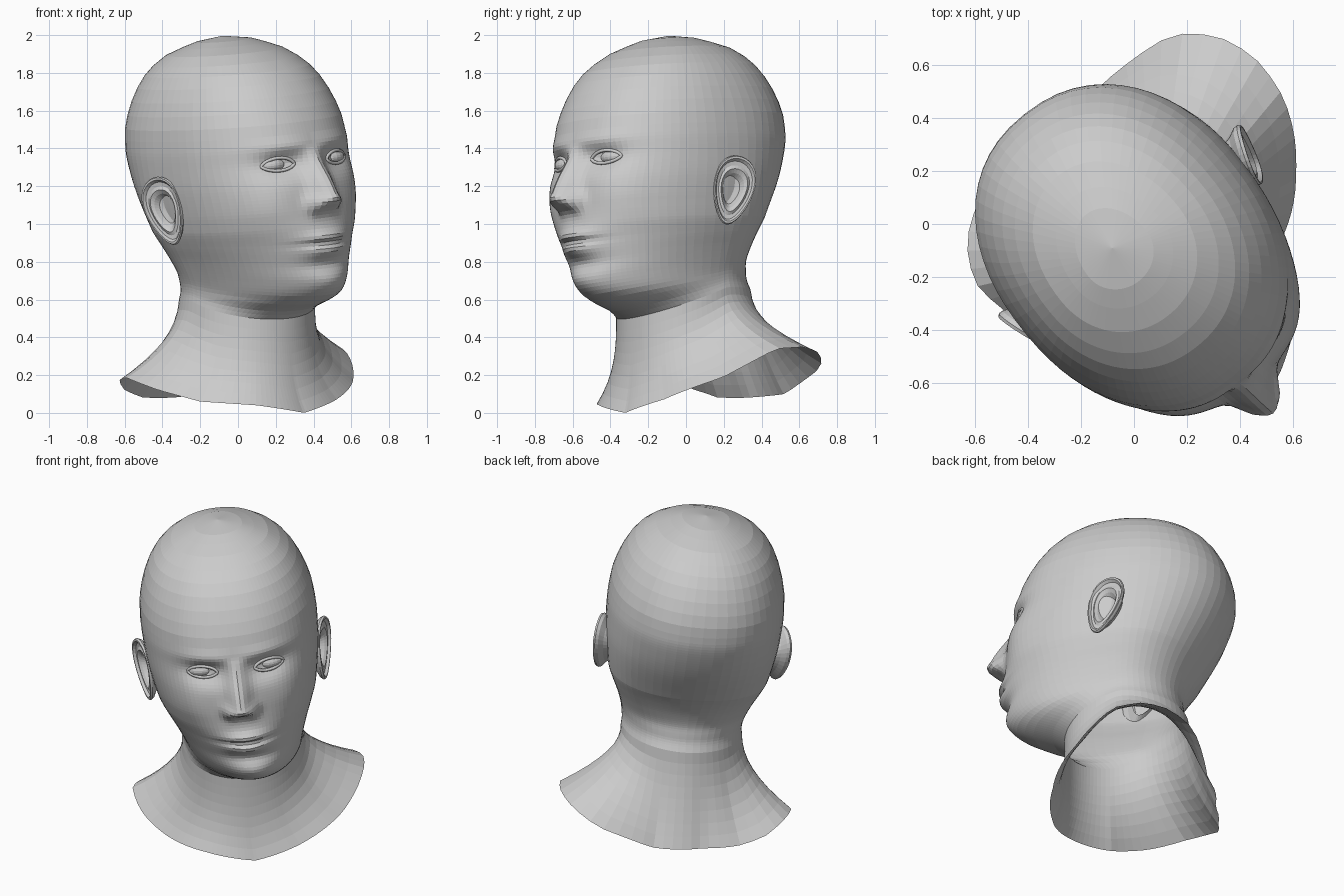
import bpy, bmesh
from math import sin, cos, pi, exp, atan2, hypot, radians

if "Cube" in bpy.data.objects:
    bpy.data.objects.remove(bpy.data.objects["Cube"])

YAW, ROLL, PIVOT, F0 = radians(38.3), radians(6), 0.85, 0.05

# Head sections: height, front, back, half width, squareness
SECTIONS = [
    (0.50, 0.40, -0.325, 0.355, 2.0), (0.54, 0.47, -0.31, 0.35, 2.0), (0.575, 0.58, -0.30, 0.35, 2.0),
    (0.62, 0.675, -0.295, 0.355, 2.0), (0.70, 0.73, -0.29, 0.375, 2.0), (0.80, 0.735, -0.31, 0.405, 2.1),
    (0.90, 0.745, -0.345, 0.44, 2.15), (1.00, 0.755, -0.39, 0.47, 2.2), (1.20, 0.75, -0.50, 0.505, 2.2),
    (1.35, 0.72, -0.56, 0.515, 2.2), (1.45, 0.705, -0.58, 0.515, 2.2), (1.60, 0.66, -0.565, 0.495, 2.2),
    (1.80, 0.53, -0.465, 0.41, 2.15), (1.92, 0.35, -0.32, 0.285, 2.1), (1.98, 0.18, -0.14, 0.14, 2.0)]

# Open lower edge of the bust, in world space
RIM = [(0.35, -0.32, 0.0), (0.52, -0.12, 0.07), (0.61, 0.2, 0.19), (0.56, 0.48, 0.34), (0.45, 0.63, 0.35),
       (0.33, 0.70, 0.32), (0.2, 0.72, 0.27), (0.1, 0.69, 0.22), (0.0, 0.62, 0.17), (-0.12, 0.52, 0.10),
       (-0.35, 0.32, 0.08), (-0.5, 0.17, 0.08), (-0.6, 0.05, 0.12), (-0.63, -0.07, 0.17),
       (-0.6, -0.22, 0.19), (-0.42, -0.37, 0.12), (-0.2, -0.44, 0.06), (0.1, -0.46, 0.04)]


def place(a, f, z):
    """Head space (left, forward, up) to world: tilt, then turn."""
    d = z - PIVOT
    a, z = a * cos(ROLL) - d * sin(ROLL), PIVOT + a * sin(ROLL) + d * cos(ROLL)
    return (a * cos(YAW) + f * sin(YAW), a * sin(YAW) - f * cos(YAW), z)


def section(z):
    S = SECTIONS
    i = max(j for j in range(len(S) - 1) if S[j][0] <= z + 1e-6)
    h = S[i + 1][0] - S[i][0]
    t = (z - S[i][0]) / h

    def slope(j, k):
        p, q = max(j - 1, 0), min(j + 1, len(S) - 1)
        return (S[q][k] - S[p][k]) / (S[q][0] - S[p][0])
    return [(2*t**3 - 3*t*t + 1) * S[i][k] + (t**3 - 2*t*t + t) * h * slope(i, k)
            + (3*t*t - 2*t**3) * S[i + 1][k] + (t**3 - t*t) * h * slope(i + 1, k) for k in range(1, 5)]


def bump(a, z, ca, cz, sa, sz):
    return exp(-((a - ca) / sa) ** 2 / 2 - ((z - cz) / sz) ** 2 / 2)


def face_relief(a, z):
    b = abs(a)
    d = -0.045 * bump(b, z, 0.18, 1.335, 0.085, 0.045)     # eye sockets
    d += 0.014 * bump(b, z, 0.17, 1.43, 0.11, 0.03)        # brows
    d += 0.024 * bump(b, z, 0.32, 1.12, 0.09, 0.10)        # cheekbones
    d += 0.026 * bump(a, z, 0, 0.90, 0.13, 0.08)           # muzzle
    d += 0.032 * bump(a, z, 0, 0.935, 0.085, 0.022)        # upper lip
    d += 0.034 * bump(a, z, 0, 0.862, 0.075, 0.025)        # lower lip
    d -= 0.022 * bump(a, z, 0, 0.90, 0.10, 0.011)          # mouth line
    d -= 0.018 * bump(a, z, 0, 0.785, 0.10, 0.03)          # dip above chin
    d += 0.020 * bump(a, z, 0, 0.685, 0.09, 0.045)         # chin
    d += 0.042 * bump(b, z, 0.07, 1.11, 0.026, 0.032)      # nostril wings
    t = min(max((1.42 - z) / 0.28, 0), 1)                  # nose ridge
    fall = 1 if z > 1.14 else exp(-((1.14 - z) / 0.04) ** 2 / 2)
    return d + 0.13 * t ** 0.95 * fall * exp(-abs(a / (0.05 + 0.02 * t)) ** 2.2)


def face_point(a, z):
    F, B, W, n = section(z)
    return F0 + (F - F0) * max(0, 1 - abs(a / W) ** n) ** (1 / n) + face_relief(a, z)


def make(name, bm):
    bmesh.ops.recalc_face_normals(bm, faces=bm.faces)
    me = bpy.data.meshes.new(name)
    bm.to_mesh(me)
    bm.free()
    ob = bpy.data.objects.new(name, me)
    bpy.context.collection.objects.link(ob)
    return ob


def loft(bm, rings):
    rows = [[bm.verts.new(p) for p in r] for r in rings]
    n = len(rows[0])
    for r, q in zip(rows, rows[1:]):
        for i in range(n):
            bm.faces.new((r[i], r[(i + 1) % n], q[(i + 1) % n], q[i]))
    return rows


def cap(bm, row, point):
    c = bm.verts.new(point)
    for i in range(len(row)):
        bm.faces.new((row[i], row[(i + 1) % len(row)], c))


# Head and neck: columns are tight on the face and wide at the back
N = 80
PHI = [pi * s * (0.42 + 0.58 * abs(s)) for s in (2 * i / N - 1 for i in range(N))]


def spow(v, e):
    return abs(v) ** e * (1 if v >= 0 else -1)


def head_ring(z):
    F, B, W, n = section(z)
    ring = []
    for p in PHI:
        a, c = W * spow(sin(p), 2 / n), spow(cos(p), 2 / n)
        f = F0 + c * ((F - F0) if c > 0 else (F0 - B))
        if c > 0:
            f += face_relief(a, z) * min(1, 3 * c)
            # the lower face swings slightly to its left
            a += 0.09 * max(0, 1.08 - z) * min(1, max(0, (z - 0.5) / 0.1)) * c
        # the jaw line climbs from the chin towards the ears
        lift = 0.13 * max(0, 1 - (z - 0.5) / 0.5) * min(1, (1 - cos(p)) * 0.9)
        ring.append(place(a, f, z + lift))
    return ring


heights = [0.50, 0.52, 0.54, 0.555, 0.575, 0.595] + [0.62 + 0.018 * i for i in range(47)]
heights += [1.49, 1.55, 1.62, 1.69, 1.76, 1.82, 1.87, 1.92, 1.955, 1.98]
rings = [head_ring(z) for z in heights]

# Shoulder flare from the neck down to the rim
CX, CY = 0.03, 0.08
polar = sorted((atan2(y - CY, x - CX), hypot(x - CX, y - CY), z) for x, y, z in RIM)
polar = ([(p[0] - 2 * pi, p[1], p[2]) for p in polar[-1:]] + polar
         + [(p[0] + 2 * pi, p[1], p[2]) for p in polar[:1]])


def rim_point(x, y):
    g = atan2(y, x)
    for p, q in zip(polar, polar[1:]):
        if p[0] <= g <= q[0]:
            t = (g - p[0]) / (q[0] - p[0])
            r = p[1] + t * (q[1] - p[1])
            return (CX + r * cos(g), CY + r * sin(g), p[2] + t * (q[2] - p[2]))


neck = rings[0]
rim = [rim_point(x - 0.05, y) for x, y, z in neck]
flare = []
for k in range(8, 0, -1):
    t = k / 8
    ring = []
    for phi, p, q in zip(PHI, neck, rim):
        o = t ** (2.2 + 0.8 * cos(phi))      # throat stays upright, nape slopes out
        ring.append((p[0] + (q[0] - p[0]) * o, p[1] + (q[1] - p[1]) * o, p[2] + (q[2] - p[2]) * t))
    flare.append(ring)
bm = bmesh.new()
rows = loft(bm, flare + rings)
cap(bm, rows[-1], place(0, 0.02, 2.003))
make("head_and_neck", bm)

# Ear shape: radius fraction, outward offset, from bowl to rim and round the back
EAR = [(0.15, -0.03), (0.38, -0.025), (0.5, 0.0), (0.62, 0.014), (0.72, 0.006), (0.84, 0.008),
       (0.91, 0.024), (0.97, 0.024), (1.0, 0.012), (0.95, -0.005), (0.75, -0.03), (0.55, -0.07)]


def ear_point(side, r, out, g):
    s, t = r * 0.112 * cos(g) * (1 + 0.28 * sin(g)), r * 0.188 * sin(g)
    lean, swing = radians(17), radians(20)
    s, t = s * cos(lean) - t * sin(lean), s * sin(lean) + t * cos(lean)
    s, out = s * cos(swing) + out * sin(swing), out * cos(swing) - s * sin(swing)
    return place(side * (0.517 + out), 0.07 + s, 1.125 + t)


for side, label in ((1, "left"), (-1, "right")):
    bm = bmesh.new()
    rows = loft(bm, [[ear_point(side, r, o, 2 * pi * i / 32) for i in range(32)] for r, o in EAR])
    cap(bm, rows[0], ear_point(side, 0, -0.03, 0))
    make(label + "_ear", bm)

    # Eyeball
    bm = bmesh.new()
    bmesh.ops.create_uvsphere(bm, u_segments=24, v_segments=16, radius=0.1)
    depth = face_point(0.19, 1.335) - 0.078
    for v in bm.verts:
        v.co = place(side * 0.195 + v.co.x, depth - v.co.y, 1.335 + v.co.z * 0.55)
    make(label + "_eye", bm)

    # Eyelids: an almond tube lying on the face
    cu = bpy.data.curves.new(label + "_eyelids", 'CURVE')
    cu.dimensions = '3D'
    cu.bevel_depth, cu.bevel_resolution = 0.009, 2
    sp = cu.splines.new('POLY')
    sp.points.add(27)
    sp.use_cyclic_u = True
    for i, p in enumerate(sp.points):
        g = 2 * pi * i / 28
        a = 0.195 + 0.085 * cos(g)
        z = 1.335 + (0.038 if sin(g) > 0 else 0.030) * spow(sin(g), 1.3)
        p.co = (*place(side * a, face_point(a, z) + 0.008 * abs(sin(g)), z), 1)
    bpy.context.collection.objects.link(bpy.data.objects.new(label + "_eyelids", cu))
